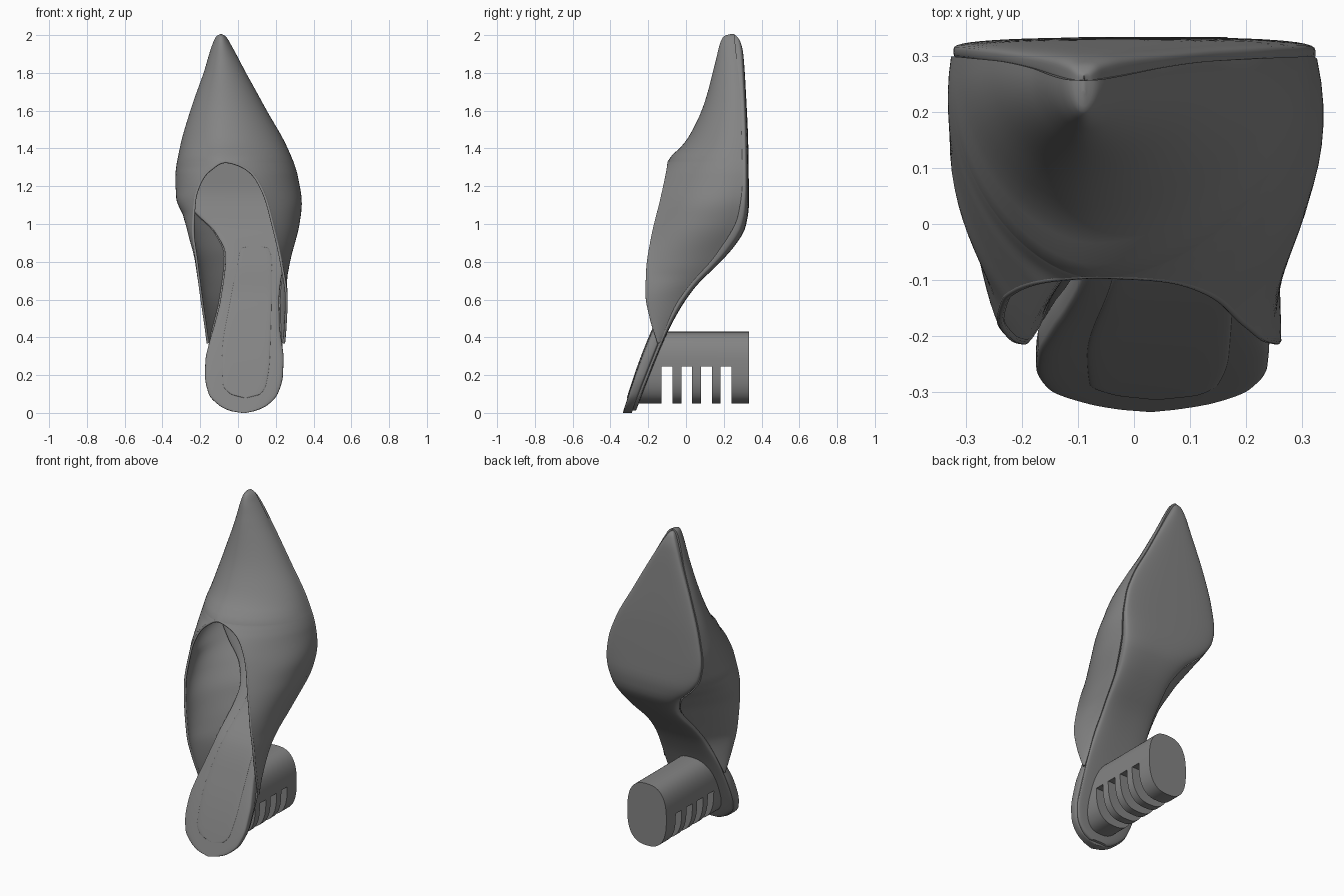
import bpy
import bmesh
import math

cube = bpy.data.objects.get("Cube")
if cube:
    bpy.data.objects.remove(cube, do_unlink=True)

grey = bpy.data.materials.new("plain_grey")
grey.use_nodes = True
grey.diffuse_color = (0.23, 0.23, 0.23, 1)
shader = grey.node_tree.nodes["Principled BSDF"]
shader.inputs["Base Color"].default_value = grey.diffuse_color
shader.inputs["Roughness"].default_value = 0.6


def smooth_curve(*keys):
    """Return a monotone cubic function through (height, value) keys."""
    keys = sorted(keys)
    secants = [(b[1] - a[1]) / (b[0] - a[0]) for a, b in zip(keys, keys[1:])]
    slopes = [secants[0]]
    for p, q in zip(secants, secants[1:]):
        slopes.append(2 * p * q / (p + q) if p * q > 0 else 0)
    slopes.append(secants[-1])

    def evaluate(z):
        z = min(max(z, keys[0][0]), keys[-1][0])
        i = 0
        while i < len(keys) - 2 and z > keys[i + 1][0]:
            i += 1
        (z0, v0), (z1, v1) = keys[i], keys[i + 1]
        span = z1 - z0
        t = (z - z0) / span
        return (v0 + (v1 - v0) * ease(t)
                + span * slopes[i] * t * (1 - t) ** 2
                - span * slopes[i + 1] * t * t * (1 - t))
    return evaluate


def clamp(v):
    return min(max(v, 0), 1)


def ease(t):
    return t * t * (3 - 2 * t)


# Outline of the sole, seen from the front
edge_l = smooth_curve((2, -.09), (1.99, -.11), (1.95, -.132), (1.8, -.185), (1.6, -.255),
                      (1.4, -.31), (1.25, -.331), (1.15, -.312), (1.06, -.25), (.95, -.14),
                      (.83, -.088), (.6, -.115), (.4, -.16), (.2, -.175), (.1, -.155),
                      (.04, -.1), (.01, -.04), (0, .02))
edge_r = smooth_curve((2, -.09), (1.99, -.07), (1.95, -.042), (1.8, .045), (1.6, .155),
                      (1.4, .265), (1.25, .318), (1.13, .332), (1, .314), (.8, .267),
                      (.6, .24), (.4, .243), (.2, .238), (.1, .21), (.04, .155),
                      (.01, .09), (0, .04))

# Side profiles: walking surface, welt line, and footbed
bottom = smooth_curve((2, .262), (1.97, .286), (1.9, .303), (1.7, .317), (1.4, .33),
                      (1.1, .333), (.98, .314), (.89, .262), (.77, .153), (.69, .07),
                      (.6, 0), (.5, -.06), (.42, -.1), (0, -.27))
welt = smooth_curve((2, .248), (1.6, .283), (1.23, .29), (1.05, .267), (.84, .15),
                    (.69, .02), (.57, -.066), (.39, -.14), (0, -.295))
footbed = smooth_curve((1.8, .25), (1.2, .245), (1.02, .2), (.8, .065), (.6, -.1),
                       (.41, -.19), (.23, -.26), (0, -.335))

# Ridge of the vamp, and the two rims that leave it at the throat
ridge_x = smooth_curve((2, -.09), (1.33, -.066))
rim_l = smooth_curve((1.33, -.066), (1.325, -.09), (1.3, -.13), (1.26, -.175),
                     (1.2, -.208), (1.13, -.228), (.97, -.238), (.8, -.218), (.6, -.192),
                     (.45, -.17), (.37, -.16))
rim_r = smooth_curve((1.33, -.066), (1.325, -.035), (1.3, .03), (1.26, .08),
                     (1.2, .118), (1.13, .148), (1, .183), (.8, .228), (.6, .256),
                     (.45, .25), (.37, .243))
rim_y = smooth_curve((2, .238), (1.99, .205), (1.95, .185), (1.87, .165), (1.63, .1),
                     (1.46, .02), (1.39, -.035), (1.34, -.088), (1.285, -.097), (1.13, -.13),
                     (.945, -.175), (.76, -.204), (.63, -.208), (.5, -.185), (.37, -.145))
# Extra fullness of the upper around the waist
fullness = smooth_curve((1.25, 0), (1, .065), (.8, .025), (.6, 0))


def finish(name, bm, modifiers=()):
    """Turn a bmesh into a smooth grey object with applied modifiers."""
    bmesh.ops.remove_doubles(bm, verts=bm.verts, dist=0.0001)
    bmesh.ops.dissolve_degenerate(bm, edges=bm.edges, dist=0.00005)
    bmesh.ops.recalc_face_normals(bm, faces=bm.faces)
    mesh = bpy.data.meshes.new(name)
    bm.to_mesh(mesh)
    bm.free()
    mesh.materials.append(grey)
    obj = bpy.data.objects.new(name, mesh)
    bpy.context.collection.objects.link(obj)
    bpy.ops.object.select_all(action='DESELECT')
    bpy.context.view_layer.objects.active = obj
    obj.select_set(True)
    for kind, settings in modifiers:
        mod = obj.modifiers.new(kind.title(), kind)
        for key, value in settings.items():
            setattr(mod, key, value)
        bpy.ops.object.modifier_apply(modifier=mod.name)
    bpy.ops.object.shade_smooth_by_angle(angle=math.radians(55))
    return obj


def skin(bm, rows, closed):
    """Bridge rows of points with quads."""
    grid = [[bm.verts.new(p) for p in row] for row in rows]
    n = len(rows[0])
    for a, b in zip(grid, grid[1:]):
        for i in range(n if closed else n - 1):
            j = (i + 1) % n
            bm.faces.new((a[i], a[j], b[j], b[i]))
    if closed:
        bm.faces.new(grid[0])
        bm.faces.new(grid[-1])


def super_ring(back_power, front_power, count=48):
    """Unit rounded-rectangle ring, with its own roundness on each half."""
    ring = []
    for i in range(count):
        a = math.tau * i / count
        c, s = math.cos(a), math.sin(a)
        power = back_power if s > 0 else front_power
        ring.append((math.copysign(abs(c) ** (2 / power), c),
                     math.copysign(abs(s) ** (2 / power), s)))
    return ring


def loft(name, low, high, left, right, front, back, back_power=6, count=90):
    """Loft a slab between four profile functions of height."""
    rows = []
    for k in range(count + 1):
        z = low + (high - low) * (1 - math.cos(math.pi * k / count)) / 2
        x0, x1, y0, y1 = left(z), right(z), front(z), back(z)
        half = max((x1 - x0) / 2, .001)
        rows.append([((x0 + x1) / 2 + half * u, (y0 + y1) / 2 + (y1 - y0) / 2 * v, z)
                     for u, v in super_ring(back_power, 6)])
    bm = bmesh.new()
    skin(bm, rows, True)
    return finish(name, bm)


def inside(z):
    """Inset of the parts held within the upper; none at the open heel."""
    return .022 * clamp((z - .3) / .15)


# Outsole, insole and the raised cushion on the footbed
loft("outsole", .012, 2, lambda z: edge_l(z) + .009, lambda z: edge_r(z) - .008,
     welt, bottom, back_power=2.8)
loft("insole", 0, 1.75, lambda z: edge_l(z) + inside(z), lambda z: edge_r(z) - inside(z),
     footbed, lambda z: welt(z) + .008)
pad_l = smooth_curve((.08, .03), (.1, -.04), (.15, -.08), (.3, -.085), (.6, -.04),
                     (.8, 0), (.87, .015), (.88, .05))
pad_r = smooth_curve((.08, .05), (.1, .12), (.15, .15), (.3, .17), (.8, .18),
                     (.87, .165), (.88, .13))
loft("heel_cushion", .08, .88, pad_l, pad_r,
     lambda z: footbed(z) - .004, lambda z: footbed(z) + .02)

# Upper: each half sweeps from the welt to the ridge or rim
THROAT, TAIL = 1.33, .37
heights = [2 - (2 - THROAT) * (k / 40) ** 2 for k in range(41)]
heights += [THROAT - (THROAT - TAIL) * (k / 60) ** 1.7 for k in range(1, 61)]


def bezier(t, values):
    weights = ((1 - t) ** 3, 3 * t * (1 - t) ** 2, 3 * t * t * (1 - t), t ** 3)
    return sum(w * v for w, v in zip(weights, values))


def half_section(z, edge, rim, out):
    xb, yb = edge(z) - out * inside(z) / 2 * clamp((2 - z) * 5), welt(z) + .008
    xr, yr = rim(z) if z < THROAT else ridge_x(z), rim_y(z)
    tall = yb - yr
    swell = .09 * tall * clamp((2 - z) * 5)

    # Arch that would reach the ridge, trimmed where it meets the rim
    xc = ridge_x(z)
    arch_x = (xb, xb + out * swell, (xb + xc) / 2, xc)
    low, high = .5, 1
    for _ in range(30):
        mid = (low + high) / 2
        if out * (bezier(mid, arch_x) - xr) > 0:
            low = mid
        else:
            high = mid
    end = high
    crown = yb - tall / bezier(end, (0, .5, 1, 1))
    arch_y = (yb, (yb + crown) / 2, crown, crown)

    # Free wall beside the opening, which takes over below the throat
    inward = out * (xb - xr)
    extra = fullness(z) * (1 if out < 0 else .3)
    wall_x = (xb, xb + out * (swell + extra + .5 * max(-inward, 0)),
              xr + out * (.5 * max(inward, 0) + .6 * extra), xr)
    wall_y = (yb, yb - .5 * tall, yr + .2 * tall, yr)
    free = ease(clamp((THROAT - z) / .25))
    points = []
    for i in range(17):
        t = i / 16
        points.append(((1 - free) * bezier(t * end, arch_x) + free * bezier(t, wall_x),
                       (1 - free) * bezier(t * end, arch_y) + free * bezier(t, wall_y), z))
    return points


bm = bmesh.new()
for edge, rim, out in ((edge_l, rim_l, -1), (edge_r, rim_r, 1)):
    skin(bm, [half_section(z, edge, rim, out) for z in heights], False)
finish("upper", bm, [('SOLIDIFY', {"thickness": .012, "offset": 0})])

# Rolled binding along the opening
open_heights = [z for z in heights if z <= THROAT]
path = [(rim_l(z), rim_y(z), z) for z in reversed(open_heights)]
path += [(rim_r(z), rim_y(z), z) for z in open_heights[1:]]
curve = bpy.data.curves.new("rim_binding", 'CURVE')
curve.dimensions = '3D'
curve.bevel_depth = .007
curve.bevel_resolution = 2
curve.use_fill_caps = True
spline = curve.splines.new('POLY')
spline.points.add(len(path) - 1)
for point, co in zip(spline.points, path):
    point.co = (*co, 1)
curve.materials.append(grey)
bpy.context.collection.objects.link(bpy.data.objects.new("rim_binding", curve))

# Block heel with four slots cut from its underside
profile = [(.034 + .133 * u, .24 + .19 * v) for u, v in super_ring(2.6, 2.6, 64)]
bm = bmesh.new()
skin(bm, [[(x, y, z) for x, z in profile for y in [(welt(z) + bottom(z)) / 2]],
          [(x, .333, z) for x, z in profile]], True)
cutter_bm = bmesh.new()
for i in range(4):
    slot = bmesh.ops.create_cube(cutter_bm, size=1)["verts"]
    bmesh.ops.scale(cutter_bm, verts=slot, vec=(.6, .058, .245))
    bmesh.ops.translate(cutter_bm, verts=slot, vec=(.034, -.1 + .104 * i, .1225))
cutter = finish("slot_cutter", cutter_bm)
cutter.hide_render = True
finish("block_heel", bm, [('BOOLEAN', {"operation": 'DIFFERENCE', "object": cutter,
                                       "solver": 'EXACT'})])
bpy.data.objects.remove(cutter, do_unlink=True)
